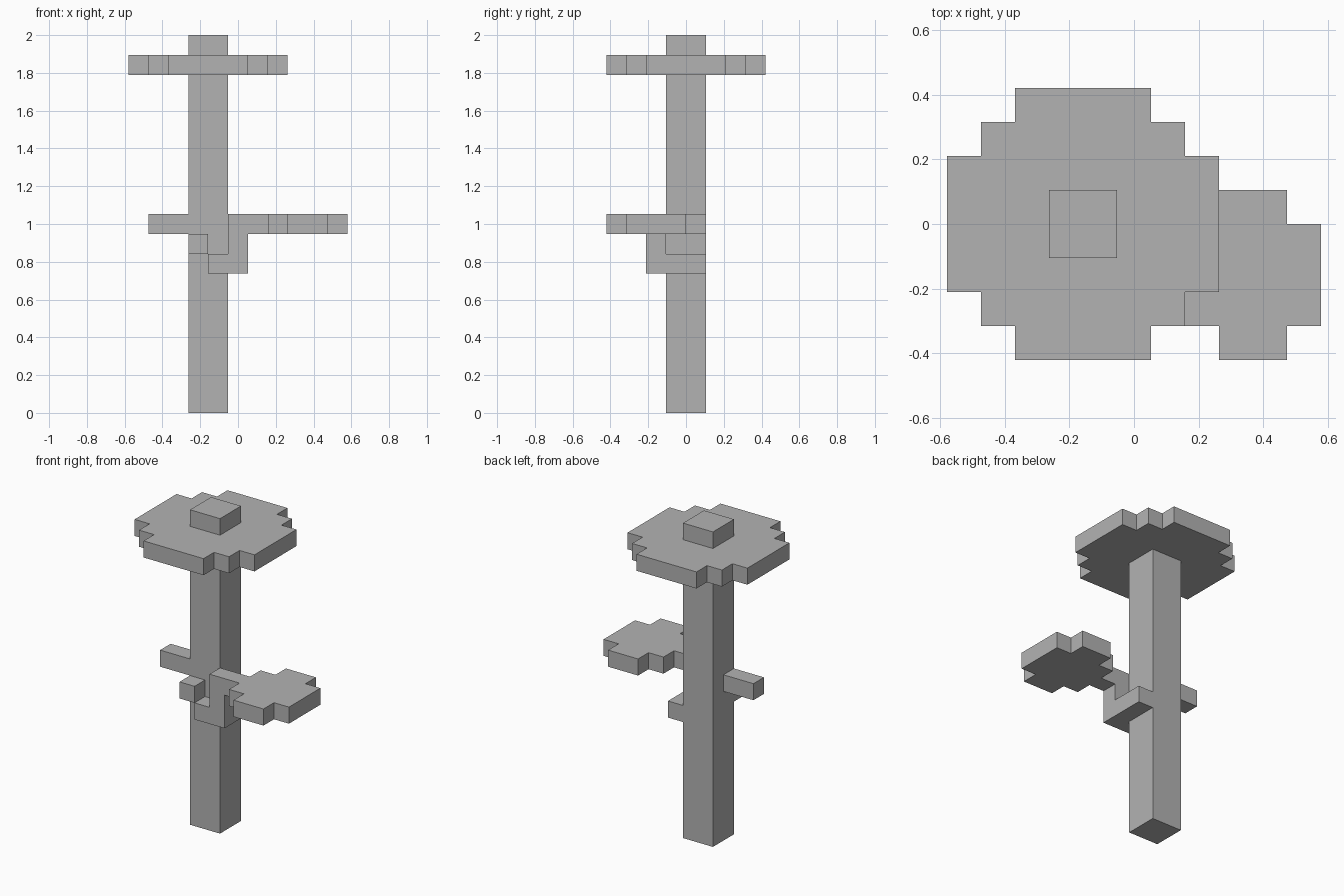
import bpy
import bmesh

cube = bpy.data.objects.get("Cube")
if cube:
    bpy.data.objects.remove(cube, do_unlink=True)

U = 2 / 19        # one block
TRUNK_X = -1.5    # trunk axis, in blocks

grey = bpy.data.materials.new("plain grey")
grey.use_nodes = True
colour = (0.45, 0.45, 0.45, 1)
grey.diffuse_color = colour
grey.node_tree.nodes["Principled BSDF"].inputs["Base Color"].default_value = colour


def slab(name, outline, bottom, top):
    """Extrude a counter-clockwise plan outline, all in block units."""
    bm = bmesh.new()
    face = bm.faces.new([bm.verts.new((x * U, y * U, bottom * U)) for x, y in outline])
    new = bmesh.ops.extrude_face_region(bm, geom=[face], use_keep_orig=True)["geom"]
    verts = [v for v in new if isinstance(v, bmesh.types.BMVert)]
    bmesh.ops.translate(bm, verts=verts, vec=(0, 0, (top - bottom) * U))
    bmesh.ops.recalc_face_normals(bm, faces=bm.faces)
    mesh = bpy.data.meshes.new(name)
    bm.to_mesh(mesh)
    bm.free()
    mesh.materials.append(grey)
    obj = bpy.data.objects.new(name, mesh)
    bpy.context.collection.objects.link(obj)
    return obj


def box(name, x0, x1, y0, y1, bottom, top):
    return slab(name, [(x0, y0), (x1, y0), (x1, y1), (x0, y1)], bottom, top)


def stepped(quarter, cx, cy):
    """Mirror a quarter staircase into a full stepped disc outline."""
    half = quarter + [(-x, y) for x, y in reversed(quarter)]
    full = half + [(-x, -y) for x, y in half]
    return [(x + cx, y + cy) for x, y in full]


# Trunk and the two stepped leaf plates
box("trunk", TRUNK_X - 1, TRUNK_X + 1, -1, 1, 0, 19)
slab("canopy", stepped([(4, 2), (3, 2), (3, 3), (2, 3), (2, 4)], TRUNK_X, 0), 17, 18)
slab("side_leaves", stepped([(2, 1.5), (1, 1.5), (1, 2.5)], 3.5, -1.5), 9, 10)

# Branch wrapping the trunk corner, rising to the side leaves
slab("branch_elbow",
     [(-1.5, -2), (0.5, -2), (0.5, 1), (-0.5, 1), (-0.5, -1), (-1.5, -1)], 7, 8)
box("branch_riser", -0.5, 0.5, -2, -1, 8, 9)
box("branch_arm", -0.5, 1.5, -2, -1, 9, 10)

# Small twigs on the other side
box("front_twig", -2.5, -1.5, -2, -1, 8, 9)
box("right_twig", -4.5, -2.5, -1, 0, 9, 10)
